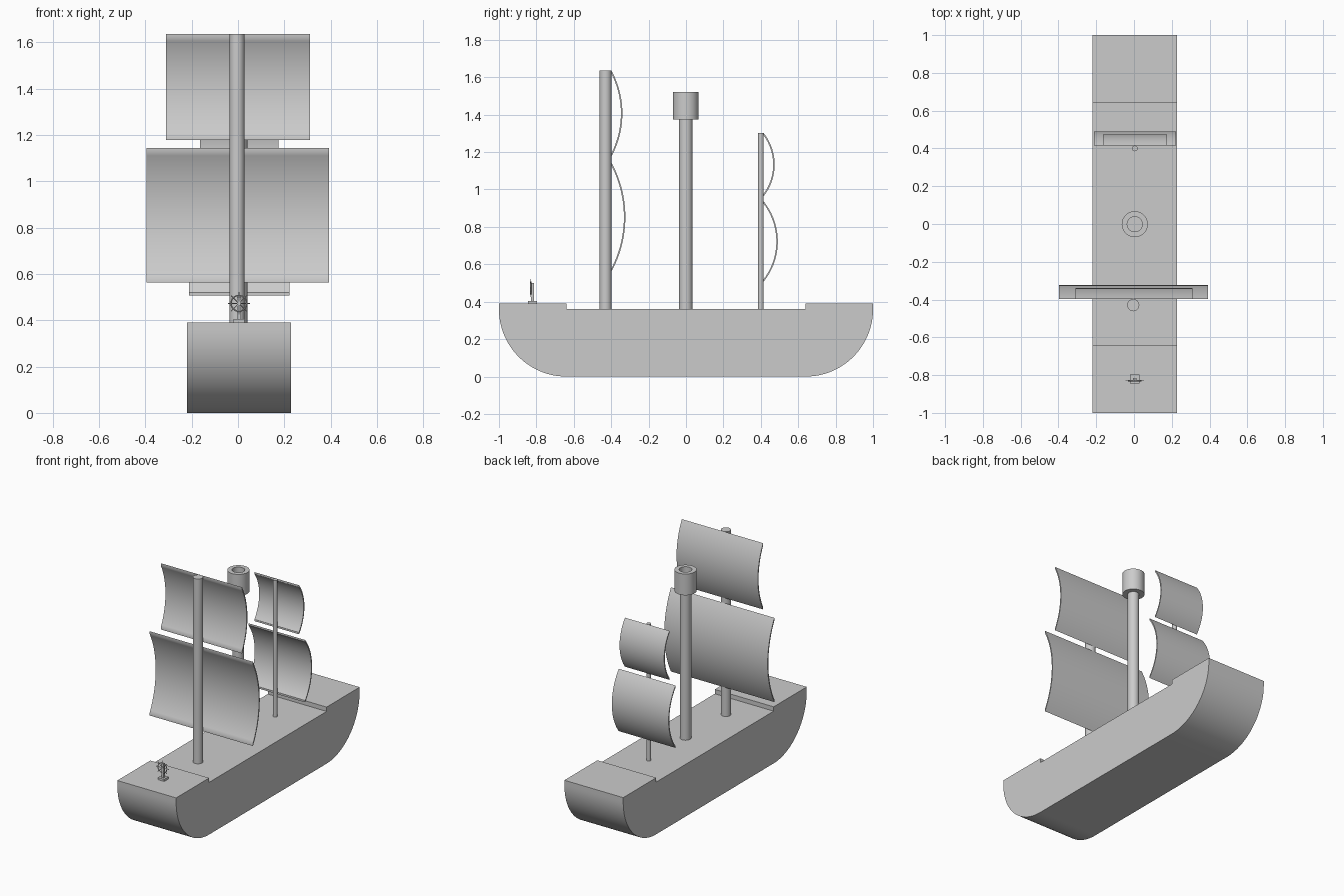
import bpy, bmesh, math
from mathutils import Matrix, Vector

cube = bpy.data.objects.get("Cube")
if cube:
    bpy.data.objects.remove(cube, do_unlink=True)

GREY = (0.6, 0.6, 0.6, 1)
grey = bpy.data.materials.new("plain grey")
grey.use_nodes = True
grey.diffuse_color = GREY
grey.node_tree.nodes["Principled BSDF"].inputs["Base Color"].default_value = GREY


def finish(name, bm, smooth=True):
    bmesh.ops.recalc_face_normals(bm, faces=bm.faces)
    mesh = bpy.data.meshes.new(name)
    bm.to_mesh(mesh)
    bm.free()
    mesh.materials.append(grey)
    obj = bpy.data.objects.new(name, mesh)
    bpy.context.collection.objects.link(obj)
    if smooth:
        bpy.ops.object.select_all(action='DESELECT')
        obj.select_set(True)
        bpy.context.view_layer.objects.active = obj
        bpy.ops.object.shade_smooth_by_angle(angle=math.radians(30))
    return obj


def extrude_profile(name, profile, x0, x1):
    """Extrude a closed (y, z) outline across the ship."""
    bm = bmesh.new()
    face = bm.faces.new([bm.verts.new((x0, y, z)) for y, z in profile])
    result = bmesh.ops.extrude_face_region(bm, geom=[face])
    moved = [v for v in result["geom"] if isinstance(v, bmesh.types.BMVert)]
    bmesh.ops.translate(bm, verts=moved, vec=(x1 - x0, 0, 0))
    return finish(name, bm)


def lathe(name, profile, x, y, steps=40):
    """Spin an (r, z) outline, starting and ending on the axis."""
    bm = bmesh.new()
    verts = [bm.verts.new((r, 0, z)) for r, z in profile]
    edges = [bm.edges.new(pair) for pair in zip(verts, verts[1:])]
    bmesh.ops.spin(bm, geom=verts + edges, cent=(0, 0, 0), axis=(0, 0, 1),
                   angle=math.tau, steps=steps)
    bmesh.ops.remove_doubles(bm, verts=bm.verts, dist=1e-5)
    bmesh.ops.translate(bm, verts=bm.verts, vec=(x, y, 0))
    return finish(name, bm)


def box(name, x, y, z, size):
    bm = bmesh.new()
    bmesh.ops.create_cube(bm, size=1)
    bmesh.ops.scale(bm, verts=bm.verts, vec=size)
    bmesh.ops.translate(bm, verts=bm.verts, vec=(x, y, z))
    return finish(name, bm, smooth=False)


def sail(name, x0, x1, y, z0, z1, sag, thick=0.008, steps=32):
    """Curved sheet bulging towards the stern, cut flat at the mast."""
    half, mid = (z1 - z0) / 2, (z0 + z1) / 2
    radius = (half * half + sag * sag) / (2 * sag)
    centre = y + sag - radius

    def arc(r):
        end = math.acos((y - centre) / r)
        angles = [end * (2 * i / steps - 1) for i in range(steps + 1)]
        return [(centre + r * math.cos(a), mid + r * math.sin(a)) for a in angles]

    return extrude_profile(name, arc(radius) + arc(radius - thick)[::-1], x0, x1)


# Hull: rounded ends, raised fore and aft decks
DECK, RAISED, STEP = 0.36, 0.39, 0.64
bow = []
for i in range(33):
    a = math.pi / 2 * i / 32
    bow.append((-STEP - DECK * math.cos(a), DECK * (1 - math.sin(a))))
half_hull = [(-STEP, DECK), (-STEP, RAISED), (-1, RAISED)] + bow
extrude_profile("hull", half_hull + [(-y, z) for y, z in reversed(half_hull)],
                -0.221, 0.228)

# Masts
for name, x, y, r, top in (("fore_mast", -0.004, -0.43, 0.032, 1.635),
                           ("main_mast", 0.004, -0.001, 0.036, 1.42),
                           ("aft_mast", 0.004, 0.4, 0.015, 1.302)):
    lathe(name, [(0, DECK - 0.01), (r, DECK - 0.01), (r, top), (0, top)], x, y)

# Lookout cup on the main mast
lathe("lookout", [(0, 1.375), (0.069, 1.375), (0.069, 1.522), (0.04, 1.522),
                  (0.04, 1.425), (0, 1.425)], 0.004, -0.001)

# Sails
sail("fore_upper_sail", -0.31, 0.31, -0.398, 1.178, 1.635, 0.058)
sail("fore_lower_sail", -0.396, 0.393, -0.398, 0.562, 1.143, 0.074)
sail("aft_upper_sail", -0.165, 0.175, 0.415, 0.964, 1.302, 0.059)
sail("aft_lower_sail", -0.211, 0.222, 0.415, 0.507, 0.937, 0.076)

# Steering stand
box("wheel_base", 0.004, -0.82, RAISED + 0.0075, (0.048, 0.048, 0.015))
box("wheel_post", 0.004, -0.821, 0.45, (0.018, 0.014, 0.1))

# Steering wheel: rim, hub and spokes
HUB = Vector((0.004, -0.83, 0.473))
bpy.ops.mesh.primitive_torus_add(location=HUB, rotation=(math.pi / 2, 0, 0),
                                 major_radius=0.034, minor_radius=0.003,
                                 major_segments=32, minor_segments=8)
rim = bpy.context.object
rim.name = "wheel_rim"
rim.data.materials.append(grey)
bpy.ops.object.shade_smooth_by_angle()

bm = bmesh.new()
for i in range(4):
    spin = Matrix.Translation(HUB) @ Matrix.Rotation(math.pi / 4 * i, 4, 'Y')
    bmesh.ops.create_cone(bm, cap_ends=True, segments=8, radius1=0.002,
                          radius2=0.002, depth=0.096, matrix=spin)
bmesh.ops.create_cone(bm, cap_ends=True, segments=16, radius1=0.008, radius2=0.008,
                      depth=0.008, matrix=Matrix.Translation(HUB)
                      @ Matrix.Rotation(math.pi / 2, 4, 'X'))
finish("wheel_spokes", bm)
